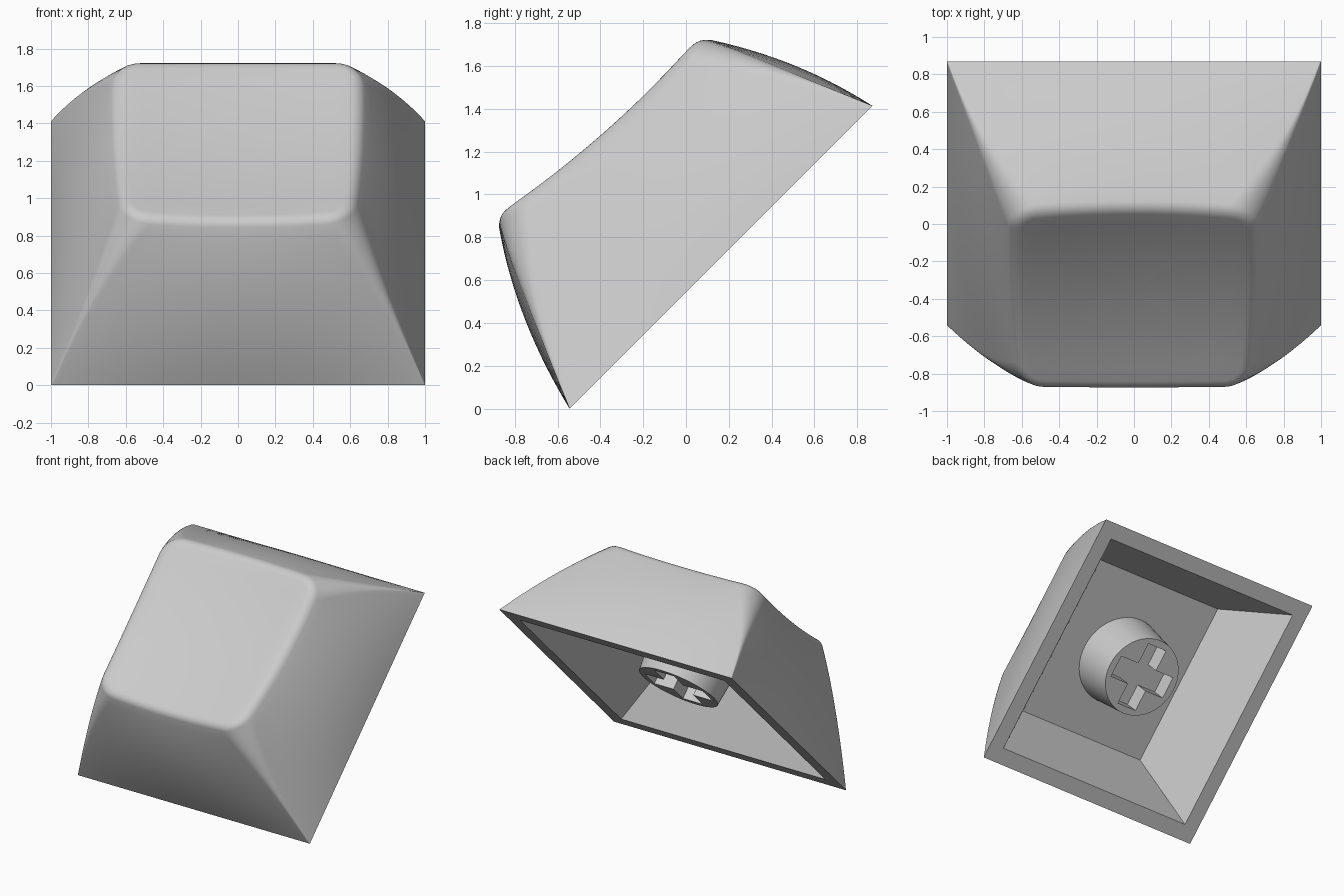
import bpy, bmesh, math
from mathutils import Matrix

if "Cube" in bpy.data.objects:
    bpy.data.objects.remove(bpy.data.objects["Cube"])

# The cap is modelled flat (u across, v front to back, w up), then tipped 45 degrees
TILT = Matrix.Translation((0, 0.163, 0.707)) @ Matrix.Rotation(math.radians(45), 4, 'X')

grey = bpy.data.materials.new("grey_plastic")
grey.diffuse_color = (0.6, 0.6, 0.6, 1)
grey.use_nodes = True
grey.node_tree.nodes["Principled BSDF"].inputs["Base Color"].default_value = grey.diffuse_color

ARC, EDGE = 7, 14


def outline(hx, front, back, r, flare=0.0, bow=0.0):
    """Rounded rectangle with a fixed point count. Flare widens the back,
    bow pushes the middle of each side outwards."""
    cy, hy = (front + back) / 2, (back - front) / 2
    corners = [(1, 1, 0), (-1, 1, 90), (-1, -1, 180), (1, -1, 270)]
    arcs = []
    for sx, sy, start in corners:
        arc = []
        for i in range(ARC):
            a = math.radians(start + 90 * i / (ARC - 1))
            arc.append((sx * (hx - r) + r * math.cos(a),
                        sy * (hy - r) + r * math.sin(a)))
        arcs.append(arc)
    pts = []
    for k, arc in enumerate(arcs):
        pts += arc
        (x0, y0), (x1, y1) = arc[-1], arcs[(k + 1) % 4][0]
        for i in range(1, EDGE):
            f = (1 - math.cos(math.pi * i / EDGE)) / 2
            pts.append((x0 + (x1 - x0) * f, y0 + (y1 - y0) * f))
    out = []
    for x, y in pts:
        p, q = x / hx, y / hy
        bx, by = x + bow * p * (1 - q * q), cy + y + bow * q * (1 - p * p)
        out.append((bx * (1 + flare * by), by))
    return out


def top_height(x, y):
    """Sloped, scooped typing surface."""
    return 0.8 - 0.07 * y + 0.11 * y * y - 0.022 * max(0, 1 - (x / 0.6) ** 2)


FILLET, CORNER, FLARE, BOW = 0.08, 0.14, 0.058, 0.025
A0 = math.radians(30)                      # wall lean where the rim starts
DROP = FILLET * (1 - math.sin(A0))
HX, FRONT, BACK = 0.645, -0.612, 0.665     # wall outline at the rim
rings = []

# Inner pocket: ceiling and opening
rings.append([(x, y, 0.457) for x, y in outline(0.567, -0.63, 0.64, 0)])
rings.append([(x, y, 0.0) for x, y in outline(0.88, -0.88, 0.88, 0)])

# Outer walls: straight corner lines, pillowed sides, rounding grows upwards
STEPS = 14
for i in range(STEPS + 1):
    t = i / STEPS
    r = 0.006 + (CORNER - 0.006) * t ** 2.2
    pts = outline(1 + (HX - 1) * t, -1 + (FRONT + 1) * t, 1 + (BACK - 1) * t,
                  r, FLARE * t, 0.14 * t * (1 - t) + BOW * t)
    rings.append([(x, y, t * (top_height(x, y) - DROP)) for x, y in pts])

# Rounded rim, tangent to the leaning walls
for i in range(1, 7):
    a = A0 + (math.pi / 2 - A0) * i / 6
    d = FILLET * (math.cos(A0) - math.cos(a))
    pts = outline(HX - d, FRONT + d, BACK - d, CORNER - d, FLARE, BOW)
    rings.append([(x, y, top_height(x, y) - FILLET * (1 - math.sin(a))) for x, y in pts])

# Scooped typing surface
last = rings[-1]
for s in (0.85, 0.65, 0.45, 0.22):
    ring = []
    for x, y, _ in last:
        px, py = x * s, 0.03 + (y - 0.03) * s
        ring.append((px, py, top_height(px, py)))
    rings.append(ring)

# Skin the rings into one closed cap
bm = bmesh.new()
loops = [[bm.verts.new(p) for p in ring] for ring in rings]
n = len(loops[0])
for a, b in zip(loops, loops[1:]):
    for i in range(n):
        j = (i + 1) % n
        bm.faces.new((a[i], a[j], b[j], b[i]))
for loop, centre in ((loops[0], (0, 0, 0.457)), (loops[-1], (0, 0.03, top_height(0, 0.03)))):
    c = bm.verts.new(centre)
    for i in range(n):
        bm.faces.new((loop[i], loop[(i + 1) % n], c))
bmesh.ops.remove_doubles(bm, verts=bm.verts[:], dist=0.0002)
bmesh.ops.recalc_face_normals(bm, faces=bm.faces[:])
mesh = bpy.data.meshes.new("cap_shell")
bm.to_mesh(mesh)
bm.free()
cap = bpy.data.objects.new("cap_shell", mesh)
bpy.context.collection.objects.link(cap)

# Stem: slightly tapered round post with a cross-shaped socket
curve = bpy.data.curves.new("stem", 'CURVE')
curve.dimensions = '2D'
curve.fill_mode = 'BOTH'
curve.extrude = 0.1785


def add_loop(pts):
    sp = curve.splines.new('POLY')
    sp.points.add(len(pts) - 1)
    for p, (x, y) in zip(sp.points, pts):
        p.co = (x, y, 0, 1)
    sp.use_cyclic_u = True


R, L, H = 0.305, 0.25, 0.085
add_loop([(R * math.cos(math.tau * i / 48), R * math.sin(math.tau * i / 48)) for i in range(48)])
arm = [(L, -H), (L, H), (H, H)]
cross = []
for q in range(4):
    for x, y in arm:
        for _ in range(q):
            x, y = -y, x
        cross.append((x, y))
add_loop(cross)
stem = bpy.data.objects.new("stem", curve)
bpy.context.collection.objects.link(stem)
bpy.context.view_layer.objects.active = stem
stem.select_set(True)
bpy.ops.object.convert(target='MESH')
stem = bpy.context.view_layer.objects.active
for v in stem.data.vertices:
    if v.co.z > 0 and v.co.xy.length > R - 0.01:
        v.co.x *= 1.12
        v.co.y *= 1.12
stem.data.transform(Matrix.Translation((0, 0, 0.2785)))

# Floor of the cross-shaped socket, facing the opening
floor_mesh = bpy.data.meshes.new("socket_floor")
floor_mesh.from_pydata([(x, y, 0.23) for x, y in cross], [], [list(range(len(cross)))[::-1]])
socket_floor = bpy.data.objects.new("socket_floor", floor_mesh)
bpy.context.collection.objects.link(socket_floor)

# Tip, colour and smooth the parts
for ob in (cap, stem, socket_floor):
    ob.data.transform(TILT)
    ob.data.materials.clear()
    ob.data.materials.append(grey)
    bpy.ops.object.select_all(action='DESELECT')
    ob.select_set(True)
    bpy.context.view_layer.objects.active = ob
    bpy.ops.object.shade_smooth_by_angle(angle=math.radians(30))
